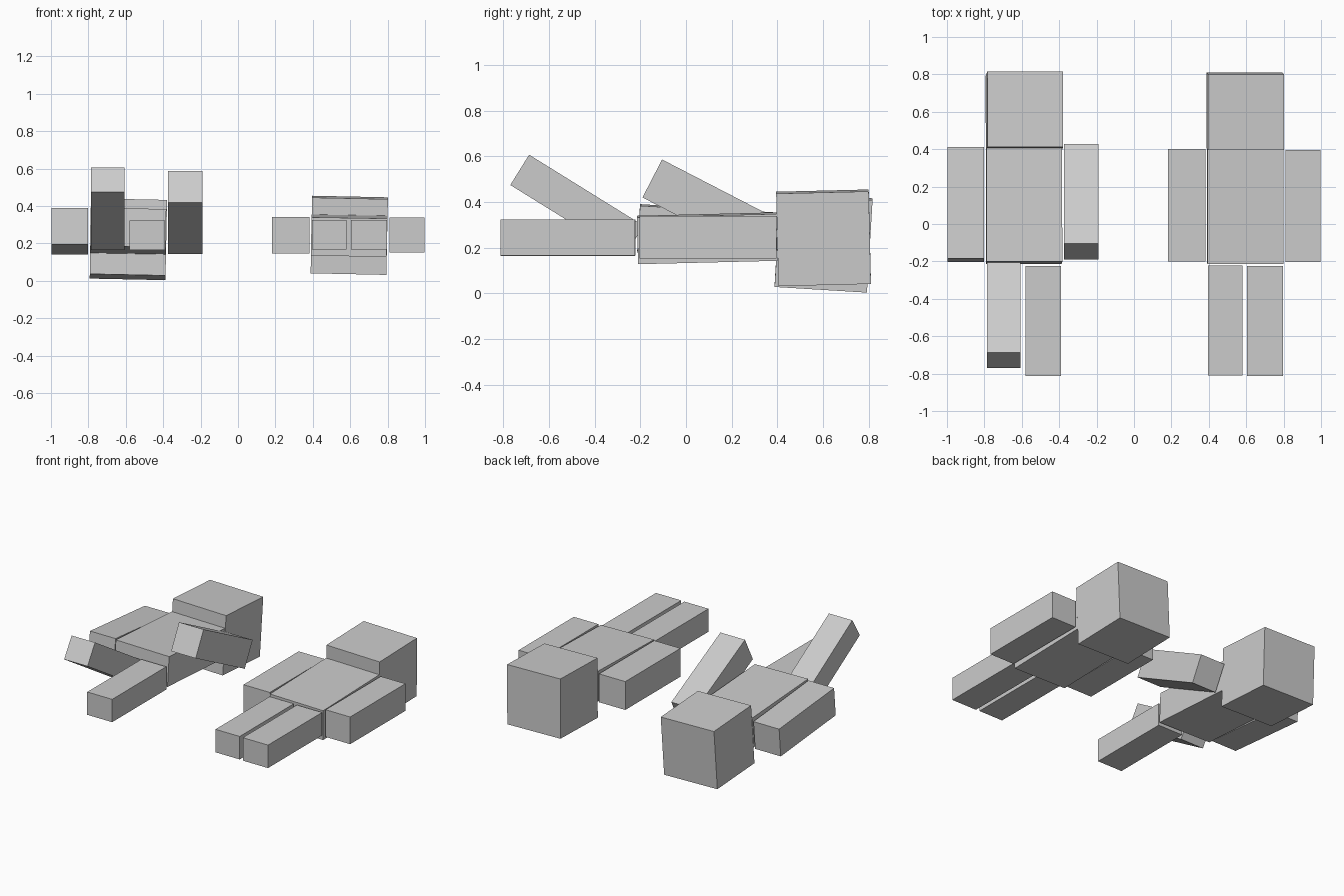
import bpy, bmesh
from math import radians
from mathutils import Matrix, Euler

cube = bpy.data.objects.get("Cube")
if cube:
    bpy.data.objects.remove(cube, do_unlink=True)

# Single plain grey
grey = bpy.data.materials.new("plain grey")
grey.use_nodes = True
colour = (0.6, 0.6, 0.6, 1)
grey.diffuse_color = colour
grey.node_tree.nodes["Principled BSDF"].inputs["Base Color"].default_value = colour


def block(name, centre, size, pitch=0, roll=0):
    """Box turned by pitch (about x) and roll (about y), in degrees."""
    mesh = bpy.data.meshes.new(name)
    bm = bmesh.new()
    bmesh.ops.create_cube(bm, size=1, matrix=Matrix.Diagonal((*size, 1)))
    bm.to_mesh(mesh)
    bm.free()
    mesh.materials.append(grey)
    ob = bpy.data.objects.new(name, mesh)
    ob.location = centre
    ob.rotation_euler = Euler((radians(pitch), radians(roll), 0))
    bpy.context.collection.objects.link(ob)


HEAD = (0.405, 0.405, 0.405)
TORSO = (0.405, 0.61, 0.205)
ARM = (0.187, 0.6, 0.187)
LEG = (0.184, 0.588, 0.158)

# Figure lying flat
block("flat_head", (0.595, 0.602, 0.243), HEAD, 1.4, 1.2)
block("flat_torso", (0.594, 0.093, 0.241), TORSO, 1.4, 1)
block("flat_right_arm", (0.282, 0.1, 0.244), (0.2, 0.6, 0.195))
block("flat_left_arm", (0.903, 0.096, 0.245), ARM)
block("flat_right_leg", (0.487, -0.515, 0.245), LEG)
block("flat_left_leg", (0.701, -0.518, 0.245), (0.192, 0.588, 0.158))

# Figure with one raised arm and one raised leg
block("raised_head", (-0.586, 0.602, 0.222), HEAD, -3.5, 1.2)
block("raised_torso", (-0.588, 0.097, 0.266), TORSO, -3.5, 1)
block("raised_right_arm", (-0.9, 0.105, 0.265), (0.195, 0.6, 0.195), -5.2)
block("raised_left_arm", (-0.282, 0.119, 0.365), ARM, -27.3)
block("raised_right_leg", (-0.696, -0.477, 0.385), (0.178, 0.59, 0.156), -31.8)
block("raised_left_leg", (-0.484, -0.518, 0.243), (0.19, 0.588, 0.157))
